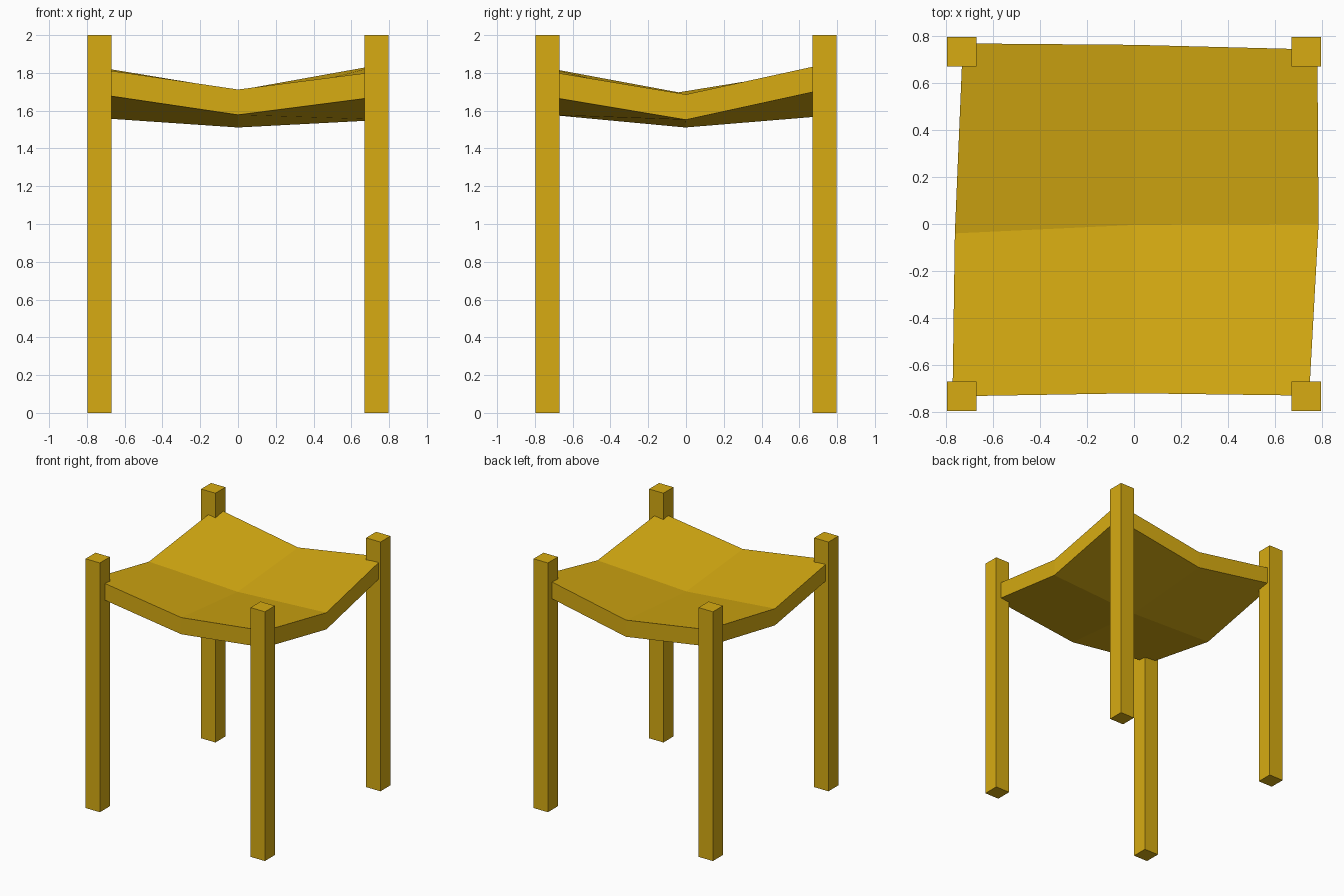
import bpy
import bmesh

if "Cube" in bpy.data.objects:
    bpy.data.objects.remove(bpy.data.objects["Cube"])

gold = bpy.data.materials.new("golden_wood")
gold.diffuse_color = (0.68, 0.41, 0.006, 1)
gold.use_nodes = True
gold.node_tree.nodes["Principled BSDF"].inputs["Base Color"].default_value = gold.diffuse_color


def add_object(name, bm):
    bmesh.ops.recalc_face_normals(bm, faces=bm.faces)
    mesh = bpy.data.meshes.new(name)
    bm.to_mesh(mesh)
    bm.free()
    mesh.materials.append(gold)
    obj = bpy.data.objects.new(name, mesh)
    bpy.context.collection.objects.link(obj)
    return obj


# Four square corner posts
LEG, INSET, HEIGHT = 0.127, 0.7325, 2.0
for side, sx in (("left", -1), ("right", 1)):
    for end, sy in (("front", -1), ("back", 1)):
        bm = bmesh.new()
        bmesh.ops.create_cube(bm, size=1)
        bmesh.ops.scale(bm, vec=(LEG, LEG, HEIGHT), verts=bm.verts)
        bmesh.ops.translate(bm, vec=(sx * INSET, sy * INSET, HEIGHT / 2), verts=bm.verts)
        add_object(f"{end}_{side}_leg", bm)

# Sagging, slightly irregular seat: 3 x 3 top points, rows front to back
THICK = 0.134
rows = [
    [(-0.772, -0.733, 1.826), (0.0, -0.72, 1.712), (0.745, -0.73, 1.808)],
    [(-0.762, -0.04, 1.697), (0.0, -0.004, 1.645), (0.785, 0.0, 1.686)],
    [(-0.728, 0.768, 1.828), (0.0, 0.762, 1.708), (0.78, 0.742, 1.848)],
]
bm = bmesh.new()
grid = [[bm.verts.new(p) for p in row] for row in rows]
for j in range(2):
    for i in range(2):
        bm.faces.new((grid[j][i], grid[j][i + 1], grid[j + 1][i + 1], grid[j + 1][i]))
# Extrude straight down to give the seat its thickness
ext = bmesh.ops.extrude_face_region(bm, geom=bm.faces[:], use_keep_orig=True)
lower = [g for g in ext["geom"] if isinstance(g, bmesh.types.BMVert)]
bmesh.ops.translate(bm, vec=(0, 0, -THICK), verts=lower)
add_object("seat", bm)
